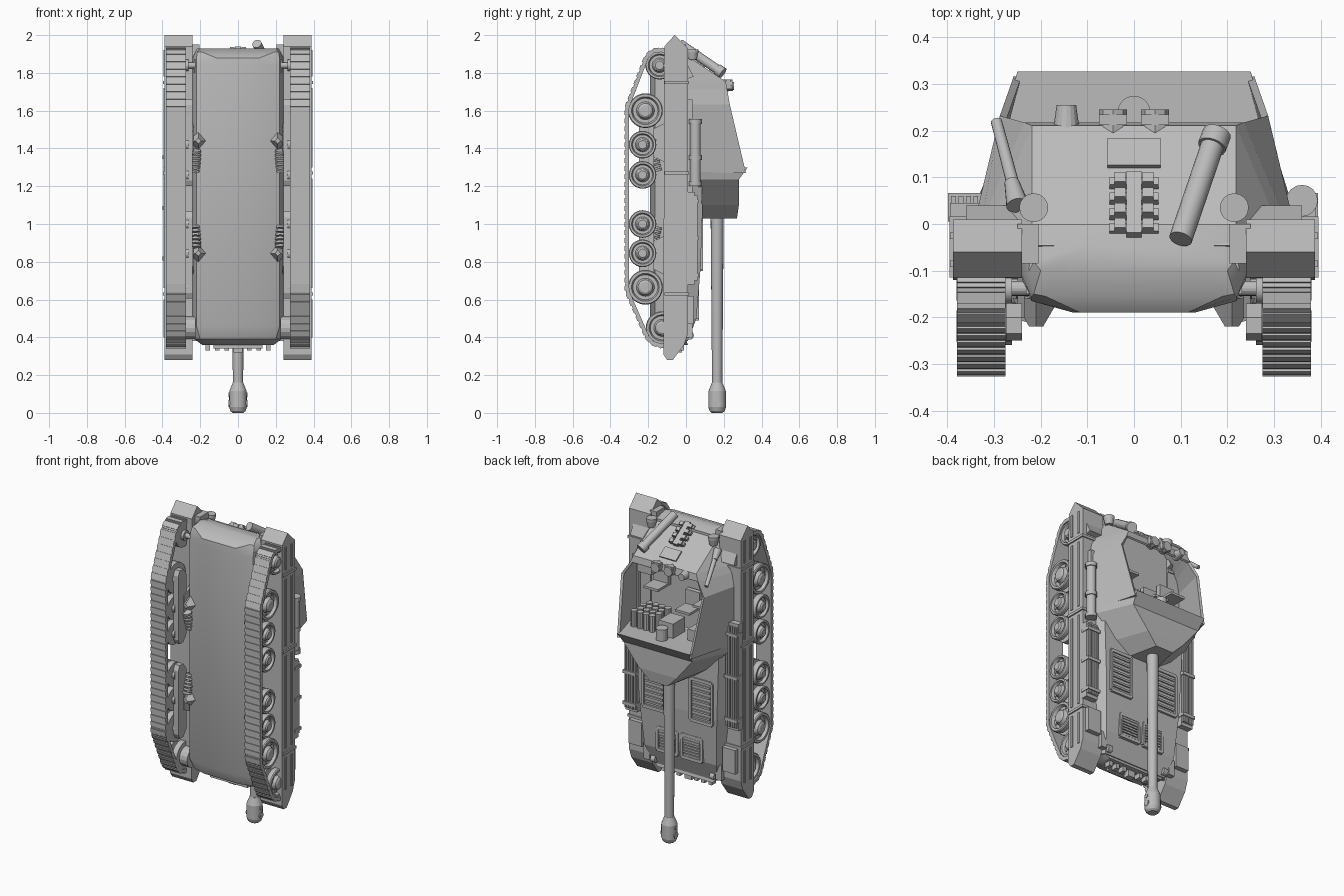
import bpy, bmesh, math
from mathutils import Vector, Matrix, geometry

old = bpy.data.objects.get("Cube")
if old:
    bpy.data.objects.remove(old, do_unlink=True)

GREY = (0.5, 0.5, 0.5, 1)
mat = bpy.data.materials.new("plain grey")
mat.use_nodes = True
mat.diffuse_color = GREY
mat.node_tree.nodes["Principled BSDF"].inputs["Base Color"].default_value = GREY


def make(name, bm, mirror=False, solid=0, smooth=False):
    bmesh.ops.recalc_face_normals(bm, faces=bm.faces)
    me = bpy.data.meshes.new(name)
    bm.to_mesh(me)
    bm.free()
    me.materials.append(mat)
    ob = bpy.data.objects.new(name, me)
    bpy.context.scene.collection.objects.link(ob)
    if solid:
        m = ob.modifiers.new("thickness", 'SOLIDIFY')
        m.thickness, m.offset = solid, 0
    if mirror:
        ob.modifiers.new("mirror", 'MIRROR')
    if smooth:
        bpy.ops.object.select_all(action='DESELECT')
        ob.select_set(True)
        bpy.context.view_layer.objects.active = ob
        bpy.ops.object.shade_smooth_by_angle(angle=math.radians(30))


def box(bm, lo, hi, mtx=Matrix()):
    lo, hi = Vector(lo), Vector(hi)
    size = Matrix.Diagonal((*(hi - lo), 1))
    bmesh.ops.create_cube(bm, size=1, matrix=mtx @ Matrix.Translation((lo + hi) / 2) @ size)


def cyl(bm, a, b, r1, r2=None, seg=16):
    a, b = Vector(a), Vector(b)
    rot = (b - a).to_track_quat('Z', 'Y').to_matrix().to_4x4()
    bmesh.ops.create_cone(bm, cap_ends=True, segments=seg, radius1=r1, radius2=r1 if r2 is None else r2,
                          depth=(b - a).length, matrix=Matrix.Translation((a + b) / 2) @ rot)


def skin(bm, rows, open_roof=(), closed=True):
    """Bridge rows of points, capping both ends when closed."""
    rows = [[bm.verts.new(p) for p in row] for row in rows]
    n = len(rows[0])
    for i, (p, q) in enumerate(zip(rows, rows[1:])):
        for j in range(n if closed else n - 1):
            if not (i in open_roof and j == n // 2 - 1):
                k = (j + 1) % n
                bm.faces.new((p[j], p[k], q[k], q[j]))
    if closed:
        bm.faces.new(rows[0])
        bm.faces.new(rows[-1])


def loft(bm, rings, **options):
    """Skin mirrored half sections (z, [(x, y), ...])."""
    skin(bm, [[(-x, y, z) for x, y in half] + [(x, y, z) for x, y in reversed(half)]
              for z, half in rings], **options)


def prism(bm, pts, x0, x1):
    skin(bm, [[(x, y, z) for y, z in pts] for x in (x0, x1)])


# lower hull
bm = bmesh.new()
belly = [(.13, -.19), (.22, -.165), (.24, -.12), (.24, 0)]
loft(bm, [(1.93, [(.17, -.1), (.2, -.1), (.215, -.08), (.1, -.045)]),
          (1.91, [(.19, -.155), (.215, -.15), (.225, -.1), (.22, 0)]),
          (1.88, [(.115, -.19), (.22, -.157), (.24, -.11), (.24, 0)]), (1.84, belly), (.46, belly),
          (.39, [(.12, -.16), (.2, -.14), (.23, -.1), (.23, 0)]),
          (.36, [(.11, -.1), (.17, -.09), (.19, -.05), (.19, .01)])])
make("lower_hull", bm, smooth=True)

# engine deck with louvres
bm = bmesh.new()
loft(bm, [(1.28, [(.33, -.02), (.29, .085)]), (.8, [(.32, -.02), (.27, .08)]),
          (.5, [(.28, -.02), (.25, .055)]), (.38, [(.24, -.02), (.22, .01)])])
make("engine_deck", bm)
bm = bmesh.new()
for x, z, w, h, y in ((.165, .76, .075, .26, .08), (.085, .5, .07, .14, .06)):
    for e in (z, z + h):
        box(bm, (x - w, y - .03, e - .01), (x + w, y + .01, e + .01))
    for e in (x - w, x + w):
        box(bm, (e - .008, y - .03, z), (e + .008, y + .01, z + h))
    for i in range(7):
        zz = z + h * (i + 1) / 8
        box(bm, (x - w * .8, y - .03, zz - .006), (x + w * .8, y + .009, zz + .006))
make("deck_louvres", bm, mirror=True)

# open fighting compartment
bm = bmesh.new()
loft(bm, [(1.92, [(.225, -.075), (.215, -.05)]), (1.75, [(.3, 0), (.215, .205)]),
          (1.71, [(.32, 0), (.23, .213)]), (1.63, [(.335, 0), (.28, .23)]),
          (1.27, [(.335, 0), (.25, .315)])], open_roof=(2, 3), closed=False)
make("casemate_walls", bm, solid=.016)
bm = bmesh.new()
loft(bm, [(1.3, [(.333, .03), (.25, .327)]), (1.235, [(.333, .06), (.24, .28)]),
          (1.1, [(.2, .085), (.13, .28)]), (1.03, [(.1, .085), (.06, .27)])])
make("gun_shield", bm)

# gun
bm = bmesh.new()
cyl(bm, (0, .165, 1.1), (0, .165, .13), .035, .027)
profile = [(.16, .028), (.115, .046), (.03, .047), (.01, .04), (0, .028)]
for (z0, r0), (z1, r1) in zip(profile, profile[1:]):
    cyl(bm, (0, .165, z0), (0, .165, z1), r0, r1, seg=20)
cyl(bm, (-.049, .165, .05), (.049, .165, .05), .019)
cyl(bm, (-.049, .165, .095), (.049, .165, .095), .012)
make("gun_barrel", bm, smooth=True)

# compartment interior
bm = bmesh.new()
box(bm, (-.05, .08, 1.29), (.05, .2, 1.39))
cyl(bm, (0, .24, 1.29), (0, .24, 1.37), .035)
box(bm, (-.26, 0, 1.29), (-.13, .17, 1.37))
for x, z in ((-.08, 1.46), (-.2, 1.52), (.14, 1.55)):
    box(bm, (x - .05, .02, z), (x + .05, .05, z + .09))
    box(bm, (x - .05, .02, z - .015), (x + .05, .15, z))
box(bm, (.17, 0, 1.6), (.27, .1, 1.68))
make("breech_and_seats", bm)
bm = bmesh.new()
for i in range(4):
    for j in range(4):
        c = (.09 + i * .042 + (j % 2) * .015, .05 + j * .045)
        cyl(bm, (*c, 1.28), (*c, 1.4), .02, seg=10)
make("ammunition_rack", bm)

# front plate fittings
bm = bmesh.new()
for x in (-.045, .045):
    cyl(bm, (x, .19, 1.735), (x, .245, 1.735), .03, seg=8)
    box(bm, (x - .03, .212, 1.715), (x + .03, .235, 1.765))
cyl(bm, (-.145, .19, 1.73), (-.145, .255, 1.73), .03, .021)
make("periscopes", bm)
slope = Matrix.Translation((0, .08, 1.835)) @ Matrix.Rotation(math.atan2(-.175, .255), 4, 'X')
bm = bmesh.new()
box(bm, (-.057, .045, -.01), (.057, .115, .016), slope)
make("driver_hatch", bm)
bm = bmesh.new()
box(bm, (-.016, -.14, 0), (.016, .02, .03), slope)
for i in range(4):
    y = -.13 + i * .04
    box(bm, (-.052, y, 0), (.052, y + .02, .022), slope)
    for x in (-.03, .03):
        box(bm, (x - .012, y, 0), (x + .012, y + .024, .035), slope)
make("spare_track_links", bm)
bm = bmesh.new()
cyl(bm, slope @ Vector((.1, -.16, .035)), slope @ Vector((.17, .09, .035)), .025)
cyl(bm, slope @ Vector((.167, .08, .035)), slope @ Vector((.178, .115, .035)), .031)
cyl(bm, (-.25, .05, 1.84), (-.295, .22, 1.7), .014, .012)
cyl(bm, (-.25, .04, 1.85), (-.262, .09, 1.81), .024, .016)
make("stowed_tubes", bm, smooth=True)
bm = bmesh.new()
cyl(bm, (.215, .035, 1.87), (.215, .035, 1.91), .022, .031)
cyl(bm, (.215, .035, 1.91), (.215, .035, 1.925), .031)
box(bm, (.205, -.05, 1.86), (.225, .03, 1.88))
prism(bm, [(-.02, 1.9), (.04, 1.78), (-.02, 1.76)], .24, .36)
make("headlights", bm, mirror=True)

# fenders with ribs and cross straps
bm = bmesh.new()
prism(bm, [(-.06, 2), (.01, 1.93), (.01, .42), (-.01, .36), (-.07, .28), (-.1, .28), (-.12, .31),
           (-.115, 1.94)], .24, .388)
box(bm, (.205, -.085, 1.82), (.25, 0, 1.95))
make("fenders", bm, mirror=True)
bm = bmesh.new()
for lo, hi in ((.4, .6), (.66, 1.24), (1.3, 1.72), (1.78, 1.92)):
    for y in (-.085, -.025):
        box(bm, (.38, y - .007, lo), (.394, y + .007, hi))
for z in (.63, 1.27, 1.75):
    box(bm, (.24, -.115, z - .008), (.396, .016, z + .008))
make("fender_ribs", bm, mirror=True)


# fender stowage
def ribbed_panel(name, x0, x1, z0, z1):
    bm = bmesh.new()
    box(bm, (x0, .005, z0), (x1, .045, z1))
    for i in range(5):
        x = x0 + (x1 - x0) * (i + .5) / 5
        box(bm, (x - .005, .04, z0 + .02), (x + .005, .06, z1 - .02))
    for k in (.1, .5, .9):
        z = z0 + (z1 - z0) * k
        box(bm, (x0 - .004, .005, z - .01), (x1 + .004, .066, z + .01))
    make(name, bm)


ribbed_panel("right_ribbed_panel", -.395, -.315, .75, 1.42)
ribbed_panel("left_ribbed_panel", .31, .39, .68, 1.17)
bm = bmesh.new()
cyl(bm, (.36, .05, 1.2), (.36, .05, 1.55), .028)
for z in (1.2, 1.34, 1.53):
    cyl(bm, (.36, .05, z), (.36, .05, z + .025), .034)
box(bm, (.31, 0, 1.1), (.35, .035, 1.66))
make("stowed_canister", bm, smooth=True)
bm = bmesh.new()
box(bm, (.28, 0, .47), (.37, .04, .62))
box(bm, (.23, -.02, .4), (.27, .035, .5))
make("rear_stowage_boxes", bm, mirror=True)

# rear plate fittings
bm = bmesh.new()
box(bm, (0, -.09, .34), (.13, -.05, .38))
box(bm, (0, -.06, .32), (.025, -.02, .37))
for x in (.06, .11, .16):
    box(bm, (x - .012, -.05, .33), (x + .012, -.01, .38))
cyl(bm, (.19, .02, .41), (.22, .02, .41), .022)
make("rear_fittings", bm, mirror=True)

# dished road wheels, sprocket and idler
WHEELS = [(-.215, 1.6, .092), (-.23, 1.42, .073), (-.23, 1.26, .073),
          (-.23, 1.0, .073), (-.23, .845, .073), (-.215, .665, .092)]
ENDS = [(-.14, 1.84, .075), (-.125, .45, .088)]
DISH = [(.337, .4), (.337, .98), (.342, 1), (.366, 1), (.372, .95), (.372, .8), (.354, .72), (.354, .52),
        (.362, .46), (.374, .42), (.381, .3), (.381, .1)]
circle = [(math.cos(math.tau * i / 28), math.sin(math.tau * i / 28)) for i in range(28)]
bm = bmesh.new()
for y, z, r in WHEELS + ENDS:
    skin(bm, [[(x, y + r * k * c, z + r * k * s) for c, s in circle] for x, k in DISH])
    cyl(bm, (.278, y, z), (.313, y, z), r, seg=28)
    cyl(bm, (.262, y, z), (.34, y, z), r * .4)
    for c, s in circle[::4]:
        p = Vector((.352, y + r * .62 * c, z + r * .62 * s))
        cyl(bm, p, p + Vector((.007, 0, 0)), r * .06, seg=6)
make("road_wheels", bm, mirror=True, smooth=True)

# bogie beams, brackets and springs
bm = bmesh.new()
for z, d in ((1.43, -1), (.835, 1)):
    lo, hi = z - .23, z + .23
    prism(bm, [(-.17, lo + .04), (-.2, lo), (-.235, lo), (-.25, lo + .03), (-.25, hi - .03), (-.235, hi),
               (-.2, hi), (-.17, hi - .04)], .24, .274)
    prism(bm, [(-.1, z - .11), (-.1, z + .11), (-.2, z + .06), (-.2, z - .06)], .235, .25)
    cyl(bm, (.21, -.16, z + .01), (.21, -.22, z + .01), .05, .015, seg=4)
    for i in range(6):
        c = Vector((.225, -.185 + i * .006, z + d * (.04 + i * .02)))
        cyl(bm, c, c + Vector((0, .004, d * .012)), .028, seg=12)
cyl(bm, (.2, -.138, 1.84), (.28, -.138, 1.84), .016)
box(bm, (.2, -.15, 1.8), (.232, -.095, 1.87))
cyl(bm, (.225, -.125, .45), (.28, -.125, .45), .06)
make("suspension_units", bm, mirror=True)

# track: links laid round the hull of the wheel circles
outline = [Vector((y + (r + .008) * c, z + (r + .008) * s)) for y, z, r in WHEELS + ENDS for c, s in circle]
path = [outline[i] for i in geometry.convex_hull_2d(outline)]
path.append(path[0])
step = sum((b - a).length for a, b in zip(path, path[1:])) / 80
bm = bmesh.new()
walked, due = 0, 0
centre = sum(path[1:], Vector((0, 0))) / (len(path) - 1)
for a, b in zip(path, path[1:]):
    length = (b - a).length
    while due < walked + length and length > 0:
        t = (b - a) / length
        p = a + t * (due - walked)
        n = Vector((t.y, -t.x))
        n = n if n.dot(p - centre) > 0 else -n
        frame = Matrix(((1, 0, 0, 0), (0, n.x, t.x, p.x), (0, n.y, t.y, p.y), (0, 0, 0, 1)))
        box(bm, (.275, -.014, -step * .52), (.38, .006, step * .52), frame)
        box(bm, (.275, 0, -step * .3), (.38, .011, step * .3), frame)
        due += step
    walked += length
make("tracks", bm, mirror=True)
